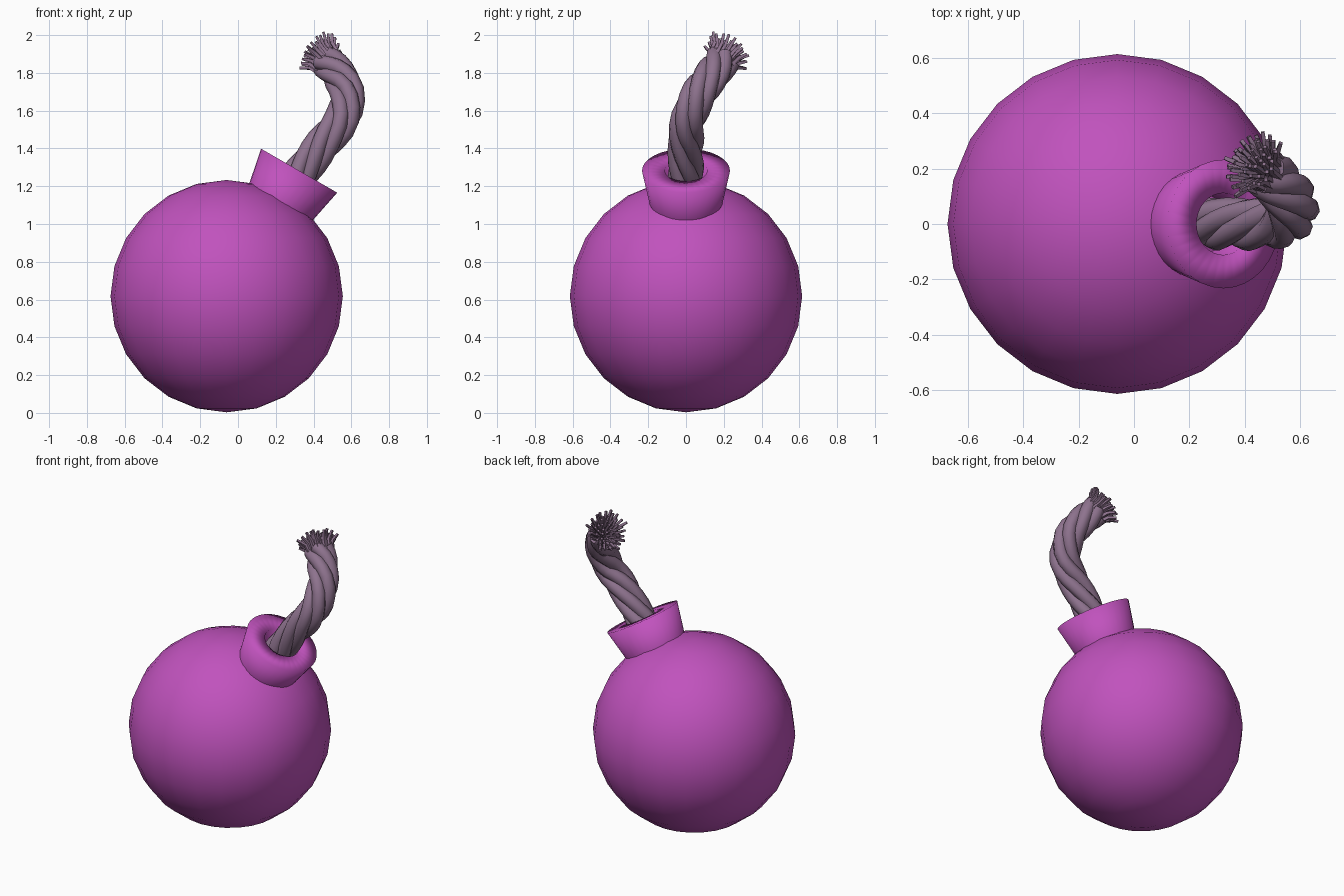
import bpy, bmesh, math, random
from mathutils import Vector, Matrix

if "Cube" in bpy.data.objects:
    bpy.data.objects.remove(bpy.data.objects["Cube"])

random.seed(4)


def material(name, rgb):
    m = bpy.data.materials.new(name)
    m.diffuse_color = (*rgb, 1)
    m.use_nodes = True
    m.node_tree.nodes["Principled BSDF"].inputs["Base Color"].default_value = m.diffuse_color
    return m


PURPLE = material("purple", (0.53, 0.085, 0.51))
MAUVE = material("mauve", (0.27, 0.17, 0.27))


def finish(name, bm, mat):
    bmesh.ops.recalc_face_normals(bm, faces=bm.faces)
    for f in bm.faces:
        f.smooth = True
    me = bpy.data.meshes.new(name)
    bm.to_mesh(me)
    bm.free()
    me.materials.append(mat)
    ob = bpy.data.objects.new(name, me)
    bpy.context.collection.objects.link(ob)
    return ob


def sweep(bm, pts, radii, sides):
    """Tube through pts, one radius per point, closed at both ends."""
    rings, u = [], None
    for i, p in enumerate(pts):
        t = (pts[min(i + 1, len(pts) - 1)] - pts[max(i - 1, 0)]).normalized()
        u = t.orthogonal() if u is None else u - t * u.dot(t)
        u.normalize()
        v = t.cross(u)
        rings.append([bm.verts.new(p + radii[i] * (u * math.cos(a) + v * math.sin(a)))
                      for a in (k * math.tau / sides for k in range(sides))])
    for a, b in zip(rings, rings[1:]):
        for k in range(sides):
            n = (k + 1) % sides
            bm.faces.new((a[k], a[n], b[n], b[k]))
    bm.faces.new(rings[0][::-1])
    bm.faces.new(rings[-1])


# Ball body
CENTRE = Vector((-0.06, 0, 0.618))
bm = bmesh.new()
bmesh.ops.create_uvsphere(bm, u_segments=24, v_segments=12, radius=0.615,
                          matrix=Matrix.Translation(CENTRE))
finish("ball", bm, PURPLE)

# Flared neck, tilted 30 degrees towards +x, with an open hole
bm = bmesh.new()
profile = [(0.187, 0.54), (0.233, 0.767), (0.112, 0.767), (0.112, 0.58)]
vs = [bm.verts.new((r, 0, z)) for r, z in profile]
es = [bm.edges.new(e) for e in zip(vs, vs[1:])]
bmesh.ops.spin(bm, geom=vs + es, cent=(0, 0, 0), axis=(0, 0, 1),
               angle=math.tau, steps=32, use_merge=True)
bmesh.ops.remove_doubles(bm, verts=bm.verts, dist=1e-4)
bm.transform(Matrix.Translation(CENTRE) @ Matrix.Rotation(math.radians(30), 4, 'Y'))
finish("neck", bm, PURPLE)

# Centre line of the fuse, smoothed
KEYS = [Vector(p) for p in [(0.20, 0, 1.07), (0.255, 0, 1.16), (0.345, 0, 1.285),
                            (0.455, 0, 1.43), (0.555, 0.015, 1.56), (0.575, 0.075, 1.70),
                            (0.525, 0.145, 1.80), (0.465, 0.195, 1.87), (0.40, 0.24, 1.94)]]
STEPS = 3
path = []
for a, b, c, d in zip(KEYS, KEYS[1:], KEYS[2:], KEYS[3:]):
    for s in range(STEPS):
        t = s / STEPS
        path.append(0.5 * (2 * b + (c - a) * t + (2 * a - 5 * b + 4 * c - d) * t * t
                           + (3 * b - a - 3 * c + d) * t ** 3))
path.append(KEYS[-2])

# Non-twisting frames along the centre line
frames, u = [], Vector((0, 1, 0))
for i, p in enumerate(path):
    t = (path[min(i + 1, len(path) - 1)] - path[max(i - 1, 0)]).normalized()
    u = (u - t * u.dot(t)).normalized()
    frames.append((p, u.copy(), t.cross(u), t))

# Twisted rope strands
STRANDS, TURNS = 5, -1.1
bm = bmesh.new()
for k in range(STRANDS):
    pts = []
    for i, (p, a, b, t) in enumerate(frames):
        ang = math.tau * (k / STRANDS + TURNS * i / (len(frames) - 1))
        pts.append(p + 0.055 * (a * math.cos(ang) + b * math.sin(ang)))
    sweep(bm, pts, [0.042] * len(pts), 8)
rope = finish("fuse_rope", bm, MAUVE)

# Frayed threads fanning out of the rope end
p, a, b, t = frames[-1]
bm = bmesh.new()
COUNT = 60
for k in range(COUNT):
    f = math.sqrt((k + 0.5) / COUNT)
    ang = k * 2.39996
    out = a * math.cos(ang) + b * math.sin(ang)
    h = random.uniform(0.075, 0.1) - 0.02 * f
    pts = [p + out * 0.078 * f - t * 0.03,
           p + out * 0.092 * f + t * h * 0.45,
           p + out * random.uniform(0.125, 0.145) * f + t * h]
    sweep(bm, pts, [0.013, 0.012, 0.009], 4)
fray = finish("fuse_frayed_end", bm, MAUVE)

bpy.context.view_layer.objects.active = rope
for ob in (rope, fray):
    ob.select_set(True)
bpy.ops.object.shade_smooth_by_angle(angle=math.radians(50))
